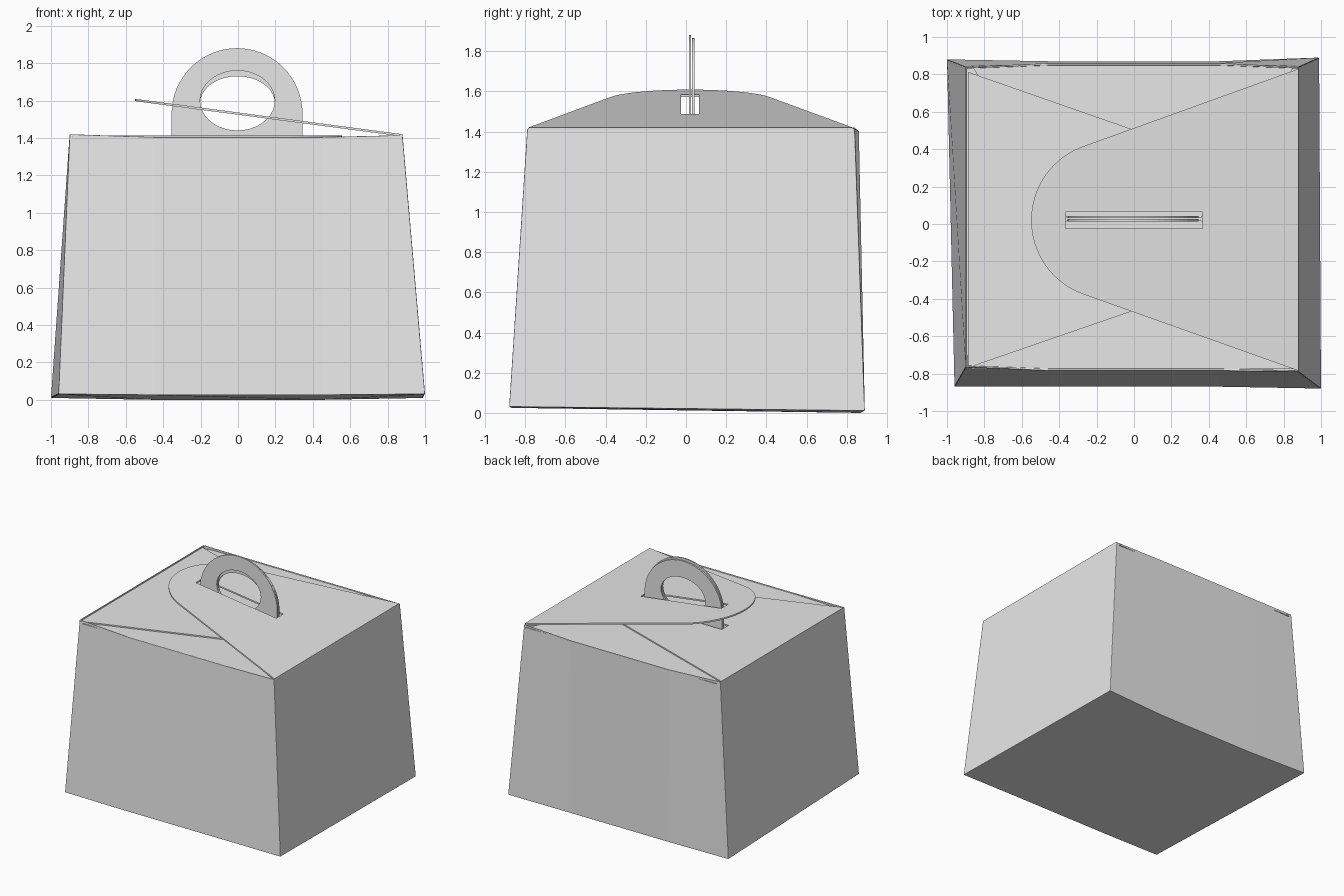
import bpy, bmesh
from math import cos, sin, radians

cube = bpy.data.objects.get("Cube")
if cube:
    bpy.data.objects.remove(cube, do_unlink=True)

card = bpy.data.materials.new("pale grey card")
card.use_nodes = True
card.diffuse_color = (0.8, 0.8, 0.8, 1)
card.node_tree.nodes["Principled BSDF"].inputs["Base Color"].default_value = card.diffuse_color
THICK = 0.012


def finish(name, bm):
    bmesh.ops.recalc_face_normals(bm, faces=bm.faces)
    mesh = bpy.data.meshes.new(name)
    bm.to_mesh(mesh)
    bm.free()
    mesh.materials.append(card)
    obj = bpy.data.objects.new(name, mesh)
    bpy.context.collection.objects.link(obj)
    return obj


def arc(cx, cy, rx, ry, start, end, steps):
    angles = [radians(start + (end - start) * i / steps) for i in range(steps + 1)]
    return [(cx + rx * cos(a), cy + ry * sin(a)) for a in angles]


def plate(name, outlines, place, depth):
    """Fill a flat outline with holes, place it in space and give it thickness."""
    bm = bmesh.new()
    for points in outlines:
        verts = [bm.verts.new((u, v, 0)) for u, v in points]
        for i, vert in enumerate(verts):
            bm.edges.new((vert, verts[i - 1]))
    bmesh.ops.triangle_fill(bm, edges=bm.edges[:], use_beauty=True, normal=(0, 0, 1))
    for vert in bm.verts:
        vert.co = place(vert.co.x, vert.co.y)
    extruded = bmesh.ops.extrude_face_region(bm, geom=bm.faces[:])["geom"]
    moved = [g for g in extruded if isinstance(g, bmesh.types.BMVert)]
    bmesh.ops.translate(bm, verts=moved, vec=depth)
    return finish(name, bm)


# Tapered open box with slightly bowed front and back walls
bottom = [(-0.96, -0.87, 0.03), (-0.45, -0.87, 0.025), (0.45, -0.87, 0.025), (1, -0.88, 0.03),
          (0.99, 0.89, 0.01), (0.45, 0.87, 0), (-0.45, 0.87, 0), (-1, 0.88, 0.01)]
top = [(-0.9, -0.765, 1.42), (-0.45, -0.785, 1.405), (0.45, -0.785, 1.405), (0.88, -0.79, 1.415),
       (0.88, 0.84, 1.415), (0.45, 0.86, 1.405), (-0.45, 0.86, 1.405), (-0.9, 0.84, 1.42)]
bm = bmesh.new()
low = [bm.verts.new(p) for p in bottom]
high = [bm.verts.new(p) for p in top]
bm.faces.new(low[::-1])
for i in range(len(low)):
    bm.faces.new((low[i - 1], low[i], high[i], high[i - 1]))
body = finish("box_body", bm)
shell = body.modifiers.new("card thickness", "SOLIDIFY")
shell.thickness = THICK
shell.offset = -1
soft = body.modifiers.new("folded edges", "BEVEL")
soft.width = 0.005
soft.segments = 2
soft.limit_method = "ANGLE"
soft.angle_limit = radians(40)

# Raised lid flap on the left side and matching flat flap beneath, both slotted
tongue = [(0.88, 0.83)] + arc(-0.13, 0.02, 0.42, 0.42, 108.7, 251.3, 32) + [(0.88, -0.785)]
slot = [(-0.365, -0.025), (0.365, -0.025), (0.365, 0.065), (-0.365, 0.065)]
plate("lid_flap", [tongue, slot],
      lambda u, v: (u, v, 1.408 + (0.88 - u) * 0.132), (0, 0, THICK))
plate("lower_flap", [tongue, slot],
      lambda u, v: (-u * 1.01, v * 0.98, 1.402), (0, 0, 0.01))

# Front and back flaps, each folding up into one half of the handle
for name, edge, middle in (("front", -0.775, 0.02), ("back", 0.85, 0.036)):
    flap = [(-0.87, edge), (0.86, edge), (0.36, middle), (-0.36, middle)]
    plate(name + "_flap", [flap], lambda u, v: (u, v, 1.39), (0, 0, 0.01))

for name, y, height, hole_height in (("front", 0.014, 0.35, 0.16), ("back", 0.031, 0.335, 0.145)):
    outer = [(0.345, 1.39)] + arc(-0.005, 1.53, 0.35, height, 0, 180, 32) + [(-0.355, 1.39)]
    hole = arc(-0.003, 1.44 + hole_height, 0.2, hole_height, 0, 350, 35)
    plate(name + "_handle", [outer, hole], lambda u, v: (u, y, v), (0, THICK, 0))
